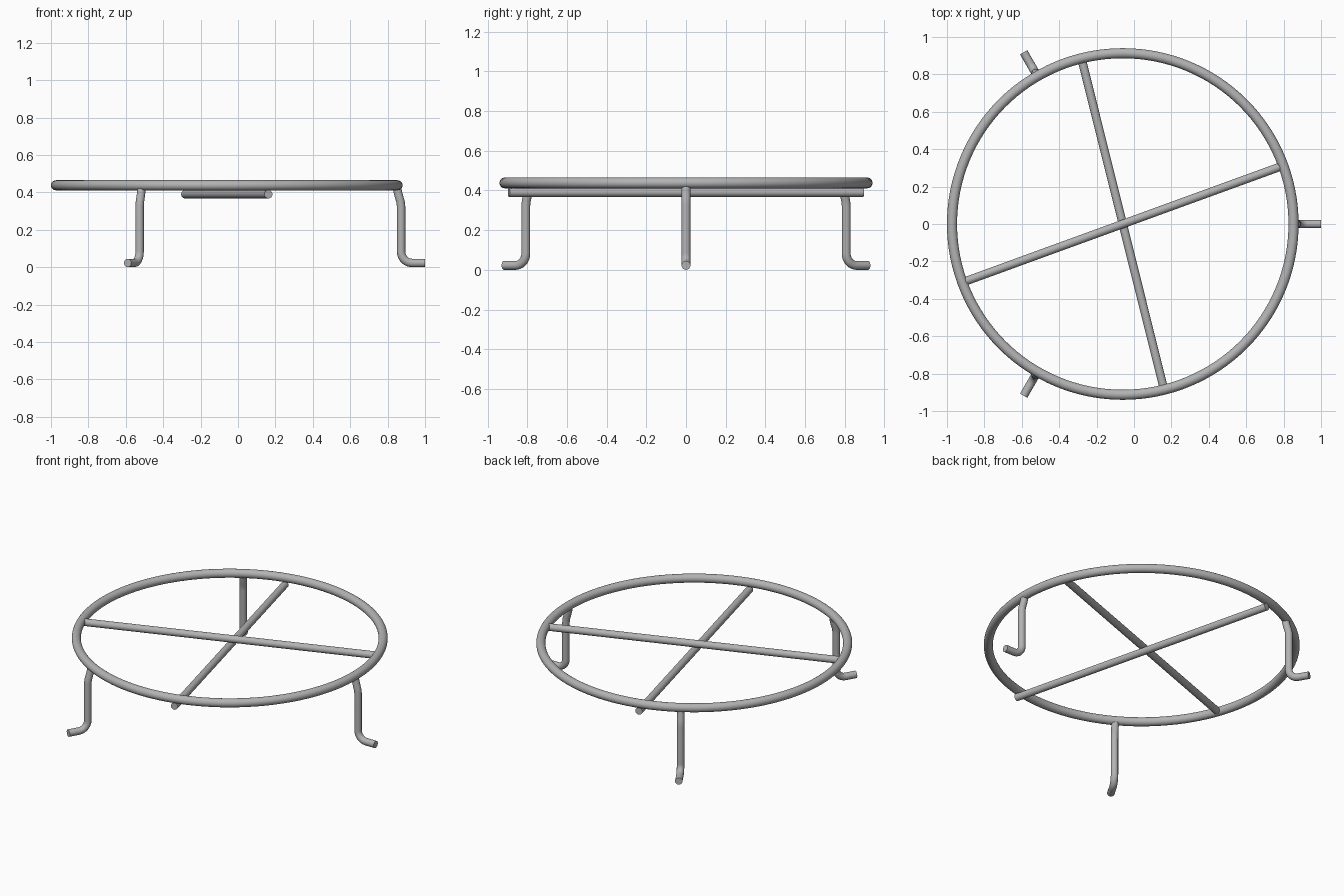
import bpy
from math import sin, cos, pi, radians
from mathutils import Matrix, Vector

cube = bpy.data.objects.get("Cube")
if cube:
    bpy.data.objects.remove(cube, do_unlink=True)

CENTRE = Vector((-0.06, 0, 0))
RING_R, RING_TUBE, RING_Z = 0.913, 0.027, 0.438
ROD = 0.0225

steel = bpy.data.materials.new("grey_steel")
steel.use_nodes = True
colour = (0.45, 0.45, 0.45, 1)
steel.diffuse_color = colour
steel.node_tree.nodes["Principled BSDF"].inputs["Base Color"].default_value = colour


def finish(obj, name):
    obj.name = name
    obj.data.name = name
    obj.data.materials.clear()
    obj.data.materials.append(steel)
    bpy.ops.object.select_all(action='DESELECT')
    obj.select_set(True)
    bpy.context.view_layer.objects.active = obj
    bpy.ops.object.shade_smooth_by_angle(angle=radians(40))


def bent_rod(name, points, angle):
    """Capped round rod swept along (radius, height) points, turned about the centre."""
    curve = bpy.data.curves.new(name, 'CURVE')
    curve.dimensions = '3D'
    curve.bevel_depth = ROD
    curve.bevel_resolution = 6
    curve.use_fill_caps = True
    spline = curve.splines.new('POLY')
    spline.points.add(len(points) - 1)
    turn = Matrix.Rotation(angle, 3, 'Z')
    for p, (r, z) in zip(spline.points, points):
        p.co = (*(turn @ Vector((r, 0, z)) + CENTRE), 1)
    obj = bpy.data.objects.new(name, curve)
    bpy.context.collection.objects.link(obj)
    bpy.ops.object.select_all(action='DESELECT')
    obj.select_set(True)
    bpy.context.view_layer.objects.active = obj
    bpy.ops.object.convert(target='MESH')
    finish(bpy.context.object, name)


# Top ring
bpy.ops.mesh.primitive_torus_add(major_radius=RING_R, minor_radius=RING_TUBE,
                                 major_segments=128, minor_segments=24,
                                 location=CENTRE + Vector((0, 0, RING_Z)))
finish(bpy.context.object, "top_ring")

# Two crossing rods, one stacked on the other
bent_rod("lower_cross_rod", [(-0.92, 0.39), (0.92, 0.39)], radians(104))
bent_rod("upper_cross_rod", [(-0.9, 0.434), (0.9, 0.434)], radians(20))

# Leg path: leaning top, upright, rounded elbow, outward foot
UPRIGHT, FOOT_END, BEND = 0.932, 1.06, 0.06
leg = [(0.911, 0.42), (0.915, 0.4), (0.923, 0.37), (0.929, 0.35), (UPRIGHT, 0.325)]
for i in range(9):
    a = pi + i / 8 * pi / 2
    leg.append((UPRIGHT + BEND + BEND * cos(a), ROD + BEND + BEND * sin(a)))
leg.append((FOOT_END, ROD))

for name, degrees in (("left_leg", 0), ("right_back_leg", 120), ("right_front_leg", 240)):
    bent_rod(name, leg, radians(degrees))
